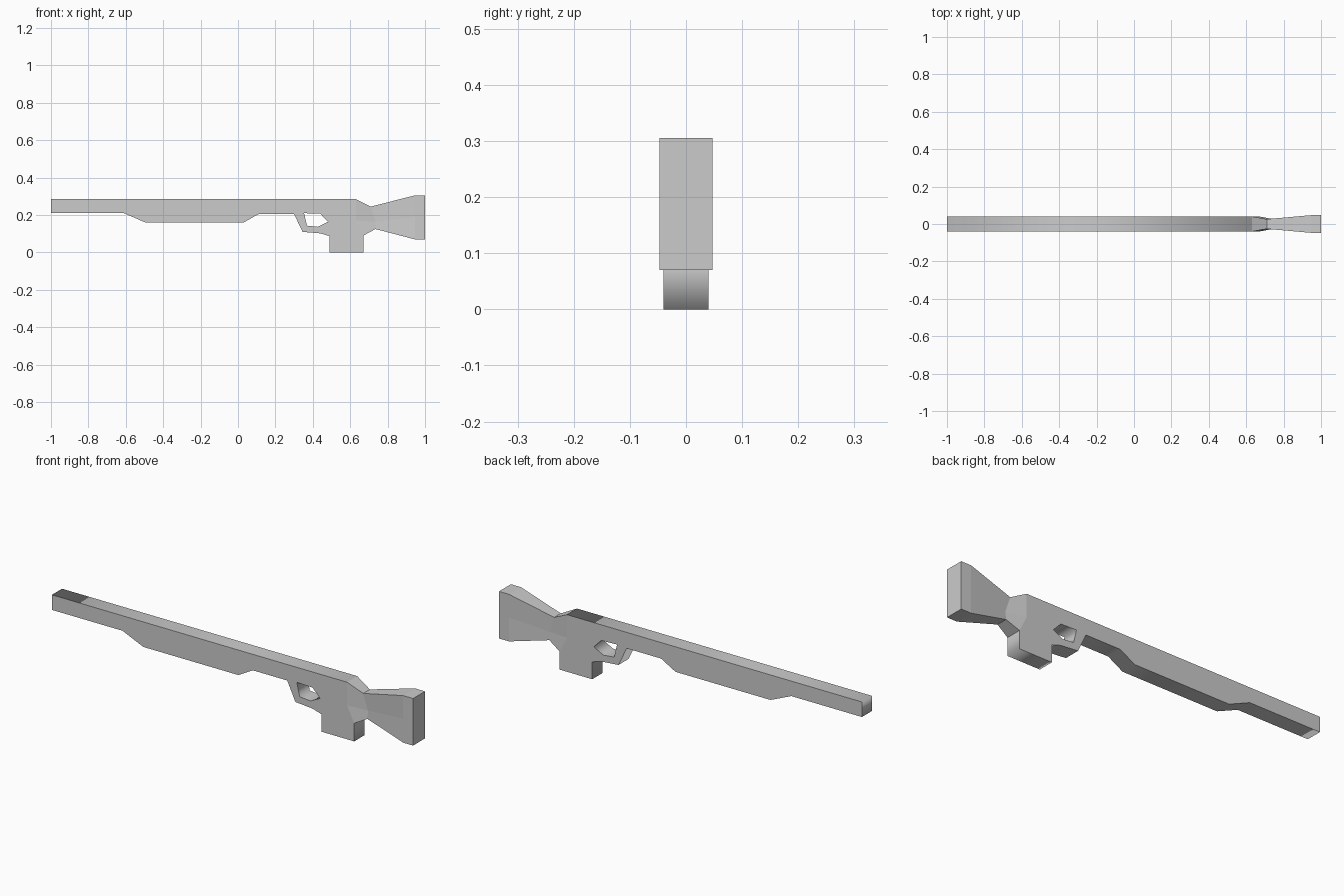
import bpy, bmesh
from math import pi

if "Cube" in bpy.data.objects:
    bpy.data.objects.remove(bpy.data.objects["Cube"])

# Receiver, barrel, fore-end, trigger guard and magazine share one flat profile with a hole
outline = [(-1, .285), (-1, .21), (-.61, .21), (-.495, .16), (.03, .16), (.11, .205),
           (.30, .205), (.345, .11), (.44, .102), (.49, .087), (.49, 0), (.67, 0),
           (.67, .09), (.63, .17), (.63, .285)]
trigger_hole = [(.353, .21), (.44, .207), (.481, .164), (.428, .137), (.369, .143)]

curve = bpy.data.curves.new("body", 'CURVE')
curve.dimensions = '2D'
curve.fill_mode = 'BOTH'
curve.extrude = .04
for loop in (outline, trigger_hole):
    spline = curve.splines.new('POLY')
    spline.points.add(len(loop) - 1)
    for p, (x, z) in zip(spline.points, loop):
        p.co = (x, z, 0, 1)
    spline.use_cyclic_u = True
body = bpy.data.objects.new("body", curve)
bpy.context.collection.objects.link(body)
body.rotation_euler.x = pi / 2
bpy.context.view_layer.objects.active = body
body.select_set(True)
bpy.ops.object.convert(target='MESH')

# Stock: each section lists top, middle and bottom as (x, z, half width)
sections = [
    [(.63, .285, .04), (.63, .17, .04), (.67, .09, .04)],
    [(.71, .245, .026), (.735, .165, .024), (.735, .125, .028)],
    [(.945, .305, .047), (.945, .19, .047), (.945, .07, .047)],
    [(1, .305, .047), (1, .19, .047), (1, .07, .047)],
]
bm = bmesh.new()
rings = []
for s in sections:
    left = [bm.verts.new((x, -w, z)) for x, z, w in s]
    right = [bm.verts.new((x, w, z)) for x, z, w in reversed(s)]
    rings.append(left + right)
for a, b in zip(rings, rings[1:]):
    for i in range(6):
        j = (i + 1) % 6
        bm.faces.new((a[i], a[j], b[j], b[i]))
bm.faces.new(rings[0])
bm.faces.new(rings[-1])
bmesh.ops.recalc_face_normals(bm, faces=bm.faces)
mesh = bpy.data.meshes.new("stock")
bm.to_mesh(mesh)
bm.free()
bpy.context.collection.objects.link(bpy.data.objects.new("stock", mesh))
